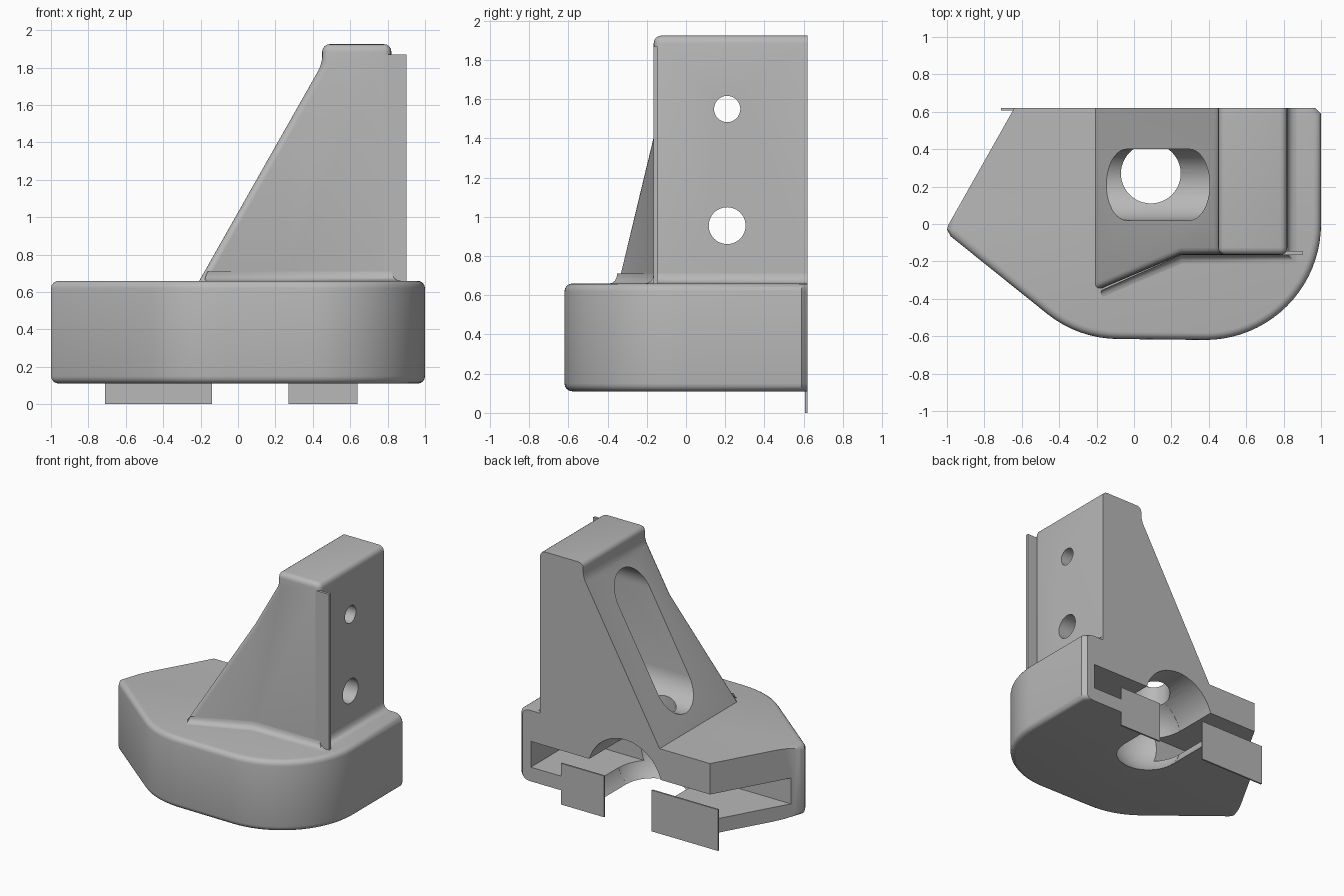
import bpy, bmesh, math
from mathutils import Matrix, Vector

if "Cube" in bpy.data.objects:
    bpy.data.objects.remove(bpy.data.objects["Cube"])

grey = bpy.data.materials.new("plain_grey")
grey.use_nodes = True
grey.diffuse_color = (0.48, 0.48, 0.48, 1)
grey.node_tree.nodes["Principled BSDF"].inputs["Base Color"].default_value = grey.diffuse_color


def make(name, bm):
    bmesh.ops.recalc_face_normals(bm, faces=bm.faces)
    mesh = bpy.data.meshes.new(name)
    bm.to_mesh(mesh)
    bm.free()
    mesh.materials.append(grey)
    ob = bpy.data.objects.new(name, mesh)
    bpy.context.collection.objects.link(ob)
    return ob


def prism(points, direction):
    """Closed outline of 3D points pushed along a direction."""
    bm = bmesh.new()
    face = bm.faces.new([bm.verts.new(p) for p in points])
    out = bmesh.ops.extrude_face_region(bm, geom=[face])["geom"]
    bmesh.ops.translate(bm, vec=direction, verts=[v for v in out if isinstance(v, bmesh.types.BMVert)])
    bmesh.ops.recalc_face_normals(bm, faces=bm.faces)
    return bm


def box(name, low, high):
    (x0, y0, z0), (x1, y1, z1) = low, high
    outline = [(x0, y0, z0), (x1, y0, z0), (x1, y1, z0), (x0, y1, z0)]
    return make(name, prism(outline, (0, 0, z1 - z0)))


def cylinder(start, end, radius):
    axis = Vector(end) - Vector(start)
    bm = bmesh.new()
    turn = axis.to_track_quat("Z", "Y").to_matrix().to_4x4()
    place = Matrix.Translation((Vector(start) + Vector(end)) / 2) @ turn
    bmesh.ops.create_cone(bm, cap_ends=True, segments=48, radius1=radius, radius2=radius,
                          depth=axis.length, matrix=place)
    return make("cutter", bm)


def boolean(target, cutter, operation="DIFFERENCE", keep=False):
    mod = target.modifiers.new("cut", "BOOLEAN")
    mod.operation, mod.solver, mod.object = operation, "EXACT", cutter
    bpy.context.view_layer.objects.active = target
    bpy.ops.object.modifier_apply(modifier=mod.name)
    if not keep:
        bpy.data.objects.remove(cutter)


def arc(cx, cy, r, start, end, steps):
    angles = [math.radians(start + (end - start) * i / steps) for i in range(steps + 1)]
    return [(cx + r * math.cos(a), cy + r * math.sin(a)) for a in angles]


BACK, BOTTOM, TOP = 0.62, 0.11, 0.66

# Base: rounded footprint with softened rims, sharp at the back
outline = [(-0.64, BACK), (-0.99, 0.0), (-1.0, -0.03), (-0.98, -0.066)]
outline += arc(-0.08, 0, 0.615, -128.5, -90, 8) + arc(0.38, 0, 0.62, -90, 0, 20)
outline += [(1, BACK - 0.03), (0.97, BACK)]
bm = prism([(x, y, BOTTOM) for x, y in outline], (0, 0, TOP - BOTTOM))
rims = [e for e in bm.edges if abs(e.verts[0].co.z - e.verts[1].co.z) < 0.01
        and max(v.co.y for v in e.verts) < BACK - 0.001]
rims += [e for e in bm.edges if e not in rims and e.verts[0].co.z == e.verts[1].co.z
         and min(v.co.x for v in e.verts) > 0.9]
bmesh.ops.bevel(bm, geom=rims, offset=0.04, segments=4, profile=0.5, affect="EDGES", clamp_overlap=True)
base = make("base", bm)

# Tower: sloped side profile intersected with a flared footprint
profile = [(-0.21, TOP - 0.005), (0.82, TOP - 0.005), (0.82, 1.925), (0.45, 1.925), (0.45, 1.82)]
tower = make("tower", prism([(x, -0.6, z) for x, z in profile], (0, BACK + 0.6, 0)))
plan = [(-0.4, 1), (1, 1), (1, -0.165), (0.25, -0.165), (-0.4, -0.44)]
boolean(tower, make("cutter", prism([(x, y, 0.3) for x, y in plan], (0, 0, 2))), "INTERSECT")
bm = bmesh.new()
bm.from_mesh(tower.data)
bmesh.ops.dissolve_limit(bm, angle_limit=0.01, verts=bm.verts, edges=bm.edges)
soft = [e for e in bm.edges if len(e.link_faces) == 2 and e.calc_face_angle(0) > 0.45
        and min(v.co.y for v in e.verts) < BACK - 0.01
        and max(v.co.z for v in e.verts) > TOP + 0.02]
bmesh.ops.bevel(bm, geom=soft, offset=0.04, segments=4, profile=0.5, affect="EDGES", clamp_overlap=True)
bm.to_mesh(tower.data)
bm.free()

# Long rounded pocket in the slope, with two screw holes through the right wall
HOLE_Y, LOW_Z, HIGH_Z = 0.21, 0.955, 1.55
pill = arc(HOLE_Y, HIGH_Z, 0.19, 0, 180, 20) + arc(HOLE_Y, LOW_Z, 0.19, 180, 360, 20)
boolean(tower, make("cutter", prism([(-0.5, y, z) for y, z in pill], (1.1, 0, 0))))
boolean(tower, cylinder((0.4, HOLE_Y, HIGH_Z), (1, HOLE_Y, HIGH_Z), 0.067))
boolean(tower, cylinder((0.4, HOLE_Y, LOW_Z), (1, HOLE_Y, LOW_Z), 0.094))

# Vertical bore through tower and base
bore = cylinder((0.09, 0.27, 0), (0.09, 0.27, 1), 0.16)
boolean(tower, bore, keep=True)
boolean(base, bore)

# Arched recess from the back with a rounded end, and the wide flat slot
boolean(base, cylinder((0.09, 0.27, 0.33), (0.09, 1, 0.33), 0.32))
bm = bmesh.new()
bmesh.ops.create_uvsphere(bm, u_segments=40, v_segments=24, radius=0.319,
                          matrix=Matrix.Translation((0.09, 0.27, 0.33)))
boolean(base, make("cutter", bm))
boolean(base, box("cutter", (-1.3, 0.07, 0.22), (0.9, 0.9, 0.42)))

# Concave fillet where the tower meets the base
inner = [(-0.19, -0.351), (0.25, -0.165), (0.82, -0.165), (0.82, BACK)]
outer = [(-0.17, -0.39), (0.26, -0.21), (0.87, -0.21), (0.87, BACK)]
bm = bmesh.new()
rows = []
for step in range(5):
    a = math.radians(90 * step / 4)
    t, lift = 1 - math.sin(a), 1 - math.cos(a)
    rows.append([bm.verts.new((i[0] + (o[0] - i[0]) * t + 0.028 * lift * (k == 0),
                               i[1] + (o[1] - i[1]) * t, TOP + 0.05 * lift))
                 for k, (i, o) in enumerate(zip(inner, outer))])
for low, high in zip(rows, rows[1:]):
    for k in range(3):
        bm.faces.new((low[k], low[k + 1], high[k + 1], high[k]))
fillet = make("tower_fillet", bm)

# Thin tabs: one upright at the tower's front corner, two at the back
box("front_tab", (0.78, -0.165, TOP), (0.9, -0.145, 1.87))
for name, x0, x1 in (("back_tab_left", 0.27, 0.64), ("back_tab_right", -0.71, -0.14)):
    box(name, (x0, BACK - 0.012, 0), (x1, BACK + 0.001, 0.32))

# Smooth the curved surfaces, keep the creases
bpy.ops.object.select_all(action="DESELECT")
for ob in (base, tower, fillet):
    ob.select_set(True)
bpy.context.view_layer.objects.active = base
bpy.ops.object.shade_smooth_by_angle(angle=math.radians(32))
